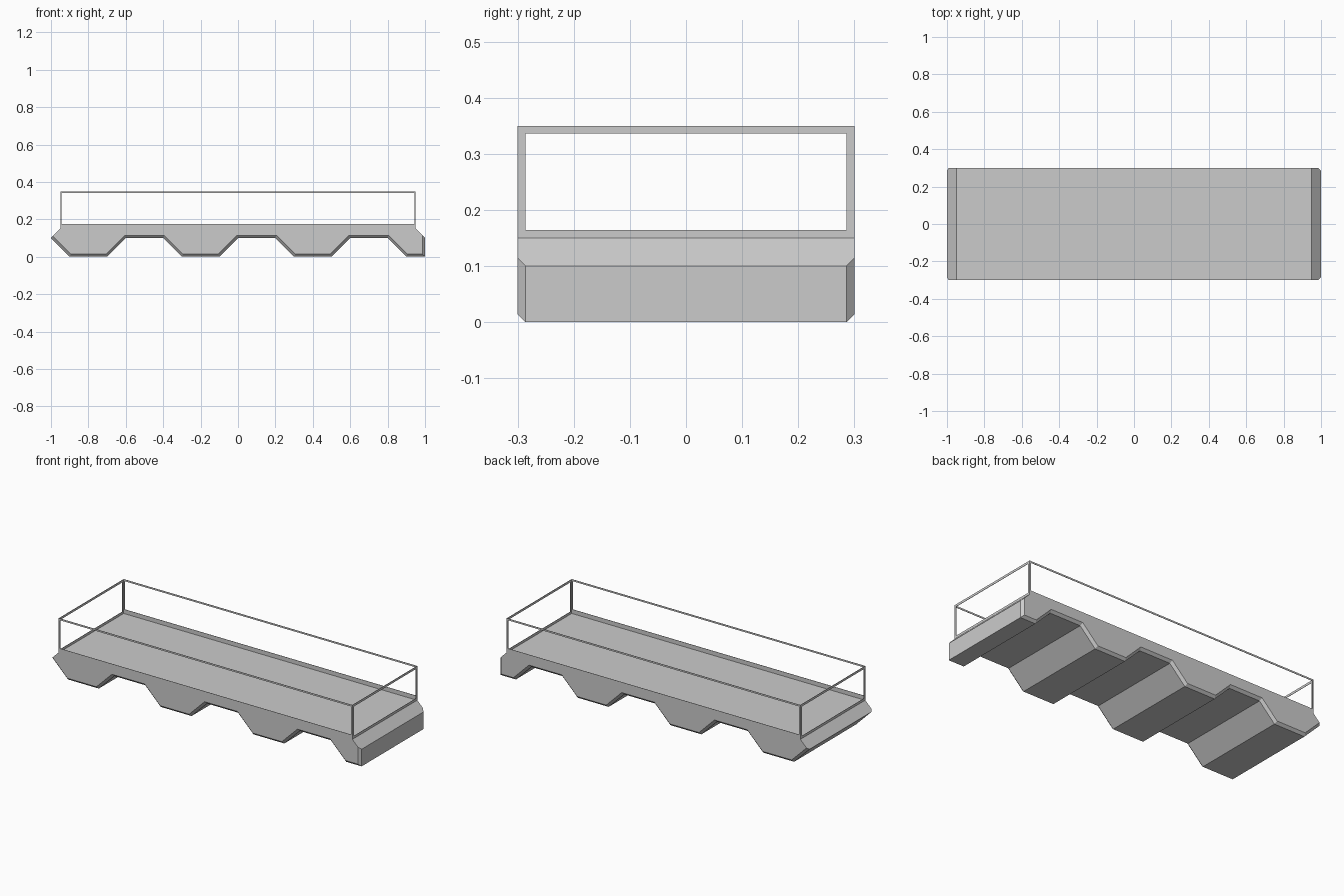
import bpy, bmesh
from mathutils import Vector

if "Cube" in bpy.data.objects:
    bpy.data.objects.remove(bpy.data.objects["Cube"])

HALF_W, CHAMFER = 0.3, 0.0143


def new_object(name, bm):
    bmesh.ops.recalc_face_normals(bm, faces=bm.faces)
    mesh = bpy.data.meshes.new(name)
    bm.to_mesh(mesh)
    bm.free()
    obj = bpy.data.objects.new(name, mesh)
    bpy.context.collection.objects.link(obj)
    return obj


# Side profile (x, z): scalloped underside from left tip to right end, then top
under = [(-1, 0.1), (-0.9, 0)]
for x in (-0.7, -0.1, 0.5):
    under += [(x, 0), (x + 0.1, 0.1), (x + 0.3, 0.1), (x + 0.4, 0)]
under += [(1, 0), (1, 0.1)]
profile = [Vector(p) for p in under + [(0.95, 0.15), (-0.95, 0.15)]]


def inset_profile(pts, last_inset_edge, d):
    """Move the first edges inward by d with mitred corners; keep the rest."""
    n = len(pts)
    lines = []
    for i in range(n):
        t = (pts[(i + 1) % n] - pts[i]).normalized()
        normal = Vector((-t.y, t.x))
        lines.append((pts[i] + normal * (d if i < last_inset_edge else 0), t))
    out = []
    for i in range(n):
        (p, t), (q, u) = lines[i - 1], lines[i]
        cross = t.x * u.y - t.y * u.x
        w = q - p
        out.append(p + t * ((w.x * u.y - w.y * u.x) / cross))
    return out


# Platform body: profile lofted across the width with chamfered lower edges
inner = inset_profile(profile, len(under) - 1, CHAMFER)
sections = [(-HALF_W, inner), (-HALF_W + CHAMFER, profile),
            (HALF_W - CHAMFER, profile), (HALF_W, inner)]
bm = bmesh.new()
rings = [[bm.verts.new((p.x, y, p.y)) for p in pts] for y, pts in sections]
for a, b in zip(rings, rings[1:]):
    for i in range(len(a)):
        j = (i + 1) % len(a)
        bm.faces.new((a[i], a[j], b[j], b[i]))
bm.faces.new(rings[0])
bm.faces.new(rings[-1])
new_object("platform_body", bm)


def rail_frame(name, half, at, along_x, side, bottom, top):
    """Thin rectangular frame standing on the deck edge."""
    outer = [(-half, 0.15), (half, 0.15), (half, 0.35), (-half, 0.35)]
    h = half - side
    hole = [(-h, 0.15 + bottom), (h, 0.15 + bottom), (h, 0.35 - top), (-h, 0.35 - top)]
    inward = -0.002 if at > 0 else 0.002
    bm = bmesh.new()

    def ring(pts, depth):
        return [bm.verts.new((s, at + depth, z) if along_x else (at + depth, s, z))
                for s, z in pts]

    loops = [ring(outer, 0), ring(hole, 0), ring(hole, inward), ring(outer, inward)]
    for a, b in zip(loops, loops[1:] + loops[:1]):
        for i in range(4):
            j = (i + 1) % 4
            bm.faces.new((a[i], a[j], b[j], b[i]))
    new_object(name, bm)


# Guard rails: long sides have a low toe board, ends have an even border
for name, s in (("front", -1), ("back", 1)):
    rail_frame(name + "_rail", 0.95, s * HALF_W, True, 0.0075, 0.025, 0.01)
for name, s in (("left", -1), ("right", 1)):
    rail_frame(name + "_rail", HALF_W, s * 0.95, False, 0.0143, 0.0143, 0.0135)
